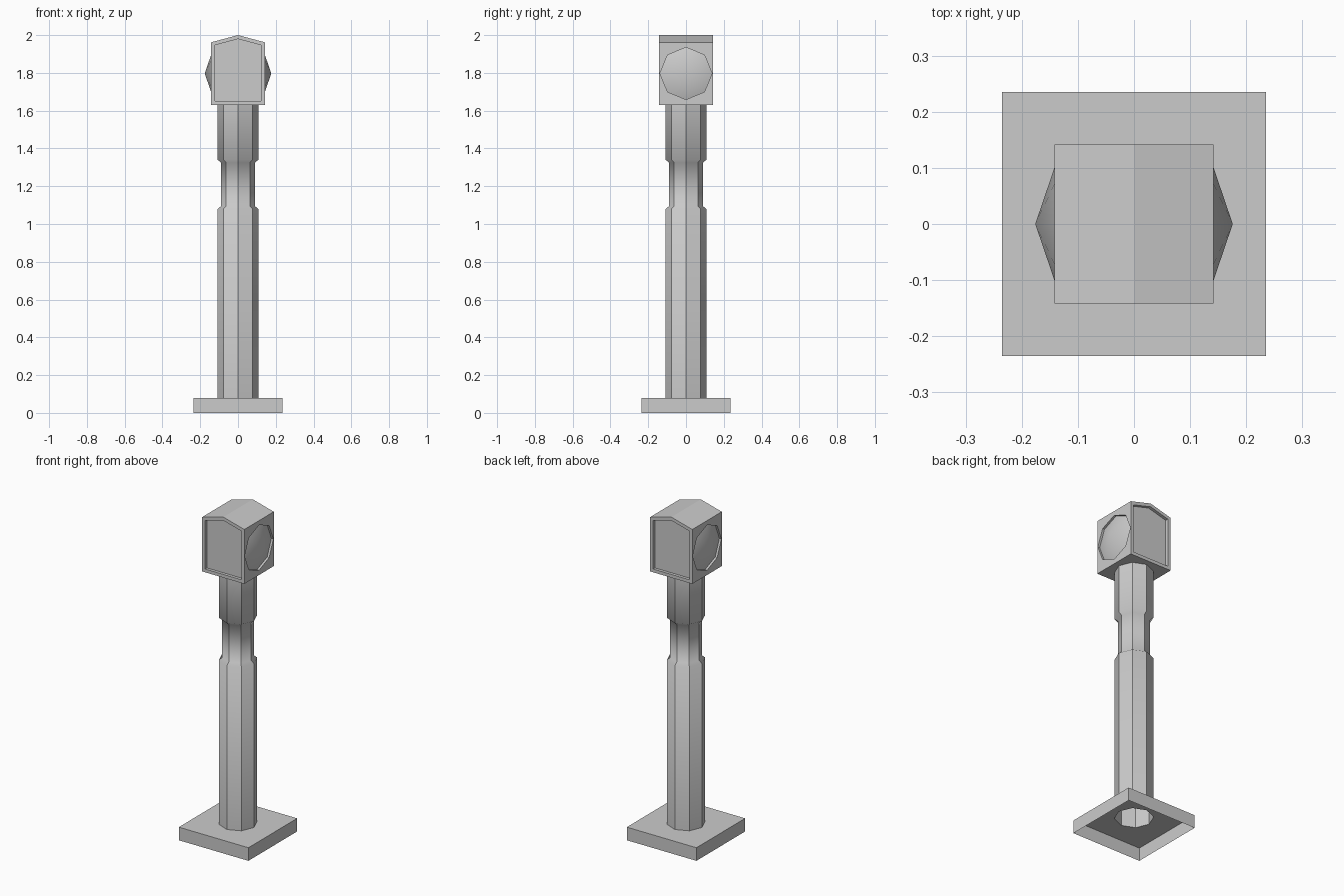
import bpy, bmesh, math
from mathutils import Vector

if "Cube" in bpy.data.objects:
    bpy.data.objects.remove(bpy.data.objects["Cube"])

POLE_R = 0.108


def finish(bm, name):
    bmesh.ops.recalc_face_normals(bm, faces=bm.faces[:])
    me = bpy.data.meshes.new(name)
    bm.to_mesh(me)
    bm.free()
    ob = bpy.data.objects.new(name, me)
    bpy.context.collection.objects.link(ob)
    return ob


def ring(bm, centre, u, v, r):
    return [bm.verts.new(centre + r * (u * math.cos(i * math.pi / 4) + v * math.sin(i * math.pi / 4)))
            for i in range(8)]


def bridge(bm, a, b):
    return [bm.faces.new((a[i], a[(i + 1) % 8], b[(i + 1) % 8], b[i])) for i in range(8)]


def punch(bm, face, centre, u, v, r):
    """Replace a rectangular face by one with an octagonal hole; return the hole's ring."""
    corners = sorted(face.verts, key=lambda p: math.atan2((p.co - centre).dot(v),
                                                          (p.co - centre).dot(u)) % math.tau)
    bmesh.ops.delete(bm, geom=[face], context='FACES_ONLY')
    o = ring(bm, centre, u, v, r)
    for k in range(4):
        c, n = corners[k], corners[(k + 1) % 4]
        a, b, d = o[2 * k], o[2 * k + 1], o[(2 * k + 2) % 8]
        bm.faces.new((c, b, a))
        bm.faces.new((c, d, b))
        bm.faces.new((c, n, d))
    return o


X, Y, Z = Vector((1, 0, 0)), Vector((0, 1, 0)), Vector((0, 0, 1))

# base plate: open underneath, octagonal hole below the pole
bm = bmesh.new()
bmesh.ops.create_cube(bm, size=1)
for p in bm.verts:
    p.co = Vector((p.co.x * 0.47, p.co.y * 0.47, (p.co.z + 0.5) * 0.08))
bm.normal_update()
top = next(f for f in bm.faces if f.normal.z > 0.9)
bottom = next(f for f in bm.faces if f.normal.z < -0.9)
bmesh.ops.delete(bm, geom=[bottom], context='FACES_ONLY')
punch(bm, top, Z * 0.08, X, Y, POLE_R)
finish(bm, "base_plate")

# octagonal pole with a narrower neck, shaded smoothly along its height only
bm = bmesh.new()
profile = [(POLE_R, 0.08), (POLE_R, 1.08), (0.089, 1.095), (0.089, 1.325), (POLE_R, 1.34), (POLE_R, 1.63)]
rings = [ring(bm, Z * z, X, Y, r) for r, z in profile]
for a, b in zip(rings, rings[1:]):
    for f in bridge(bm, a, b):
        f.smooth = True
    for p, q in zip(a, b):
        bm.edges.get((p, q)).smooth = False
finish(bm, "pole")

# head: gabled block
H = 0.142
bm = bmesh.new()
gable = [(-H, 1.63), (H, 1.63), (H, 1.962), (0, 2.0), (-H, 1.962)]
front = [bm.verts.new((x, -H, z)) for x, z in gable]
back = [bm.verts.new((x, H, z)) for x, z in gable]
ends = [bm.faces.new(front), bm.faces.new(back[::-1])]
walls = [bm.faces.new((front[i], back[i], back[(i + 1) % 5], front[(i + 1) % 5])) for i in range(5)]
bmesh.ops.recalc_face_normals(bm, faces=bm.faces[:])

# recessed panels on the front and back
for f, s in zip(ends, (-1, 1)):
    bmesh.ops.inset_individual(bm, faces=[f], thickness=0.02, use_even_offset=True)
    panel = bmesh.ops.extrude_discrete_faces(bm, faces=[f])["faces"][0]
    bmesh.ops.translate(bm, verts=panel.verts[:], vec=(0, -s * 0.018, 0))

# octagonal sockets with shallow pointed lenses on both sides
for f, s in ((walls[1], 1), (walls[4], -1)):
    c = Vector((s * H, 0, 1.797))
    rim = punch(bm, f, c, Y, Z, 0.138)
    seat = ring(bm, Vector((s * 0.129, 0, c.z)), Y, Z, 0.138)
    bridge(bm, rim, seat)
    tip = bm.verts.new((s * 0.176, 0, c.z))
    for i in range(8):
        bm.faces.new((seat[i], seat[(i + 1) % 8], tip)).smooth = True
finish(bm, "lamp_head")
